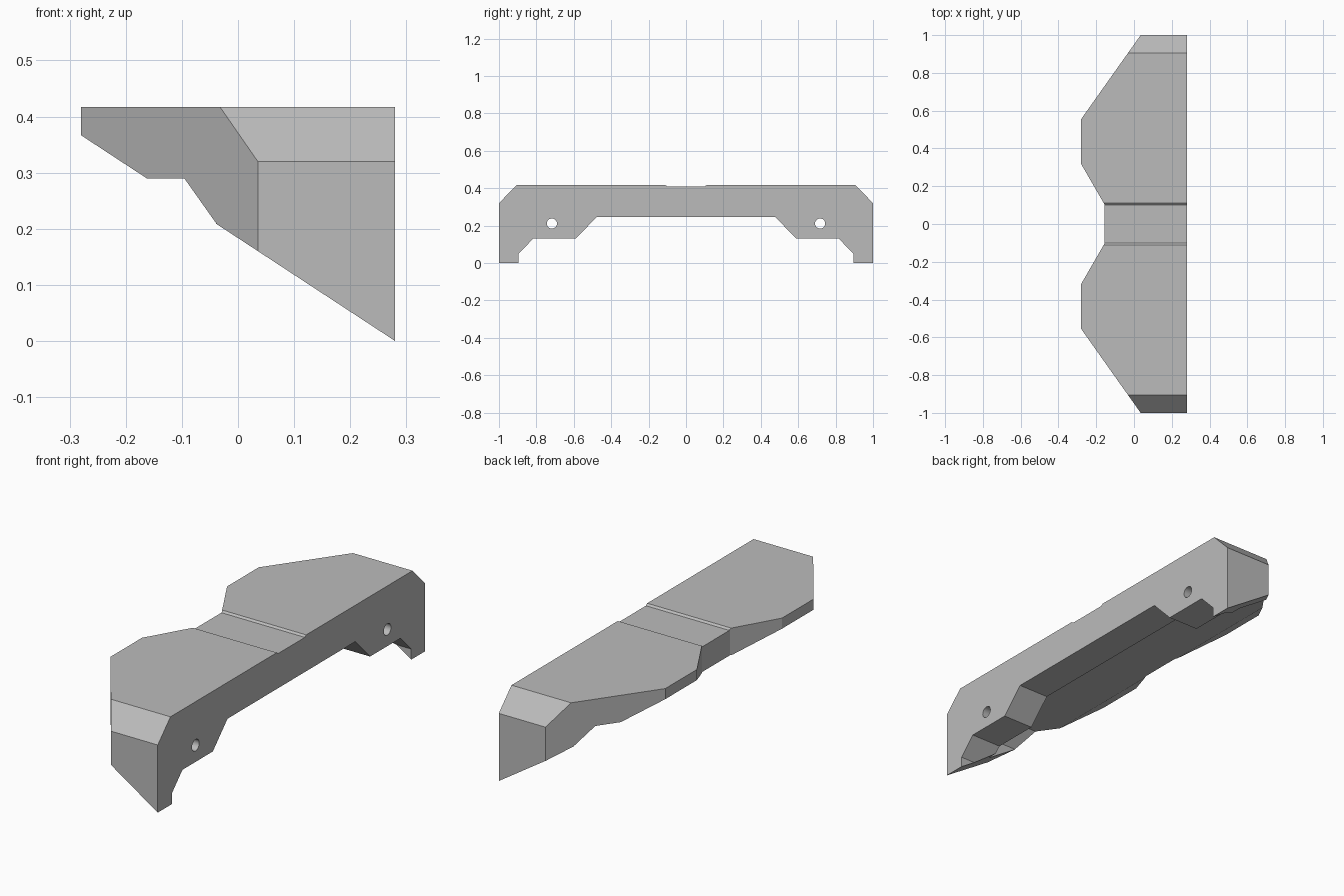
import bpy, bmesh
from mathutils import Vector

if "Cube" in bpy.data.objects:
    bpy.data.objects.remove(bpy.data.objects["Cube"])

grey = bpy.data.materials.new("plain_grey")
grey.use_nodes = True
colour = (0.5, 0.5, 0.5, 1)
grey.diffuse_color = colour
grey.node_tree.nodes["Principled BSDF"].inputs["Base Color"].default_value = colour


def prism(name, outline, axis, start, end):
    """Extrude a 2D outline along x, y or z."""
    def place(a, b):
        return {"x": (start, a, b), "y": (a, start, b), "z": (a, b, start)}[axis]
    bm = bmesh.new()
    face = bm.faces.new([bm.verts.new(place(a, b)) for a, b in outline])
    side = bmesh.ops.extrude_face_region(bm, geom=[face])
    move = Vector([(end - start) * (axis == k) for k in "xyz"])
    bmesh.ops.translate(bm, vec=move,
                        verts=[v for v in side["geom"] if isinstance(v, bmesh.types.BMVert)])
    bmesh.ops.recalc_face_normals(bm, faces=bm.faces)
    mesh = bpy.data.meshes.new(name)
    bm.to_mesh(mesh)
    bm.free()
    mesh.materials.append(grey)
    obj = bpy.data.objects.new(name, mesh)
    bpy.context.collection.objects.link(obj)
    return obj


def mirrored(half):
    """Complete a symmetric outline given from its +y half."""
    return half + [(-a, b) for a, b in reversed(half)]


def boolean(target, tool, operation):
    mod = target.modifiers.new(operation, "BOOLEAN")
    mod.operation = operation
    mod.solver = "EXACT"
    mod.object = tool
    bpy.context.view_layer.objects.active = target
    bpy.ops.object.modifier_apply(modifier=mod.name)
    bpy.data.objects.remove(tool)


# Beam with chamfered ends and a shallow groove across the top
body = prism("bracket_body", mirrored([
    (1, -0.1), (1, 0.32), (0.905, 0.417), (0.11, 0.417), (0.1, 0.409)]), "x", -0.5, 0.5)

# Outline from above: straight mounting side, two lobes and a waist
half = [(0.177, 1.2), (-0.28, 0.555), (-0.28, 0.318), (-0.157, 0.105)]
plan = [(0.28, 1.2)] + half + [(x, -y) for x, y in reversed(half)] + [(0.28, -1.2)]
boolean(body, prism("plan_cutter", plan, "z", -0.5, 1), "INTERSECT")

# Sloping underside
boolean(body, prism("slope_cutter", [
    (0.38, -0.0655), (-0.38, 0.4323), (-0.38, -1), (0.38, -1)], "y", -1.5, 1.5), "DIFFERENCE")

# Pocket behind the mounting lip
boolean(body, prism("pocket_cutter", mirrored([
    (0.895, -1), (0.895, 0.21), (0.815, 0.29)]), "x", -1, 0.12), "DIFFERENCE")

# Stepped lower edge of the lip
boolean(body, prism("lip_cutter", mirrored([
    (0.895, -1), (0.895, 0.05), (0.815, 0.132), (0.588, 0.132), (0.478, 0.245)]),
    "x", 0.1, 1), "DIFFERENCE")

# Mounting holes through the lip
for sign in (-1, 1):
    bpy.ops.mesh.primitive_cylinder_add(
        vertices=32, radius=0.027, depth=0.5,
        location=(0.25, sign * 0.717, 0.211), rotation=(0, 1.570796, 0))
    boolean(body, bpy.context.object, "DIFFERENCE")

for face in body.data.polygons:
    face.material_index = 0
while len(body.data.materials) > 1:
    body.data.materials.pop()
bpy.ops.object.select_all(action="DESELECT")
body.select_set(True)
bpy.context.view_layer.objects.active = body
bpy.ops.object.shade_smooth_by_angle(angle=0.5)
